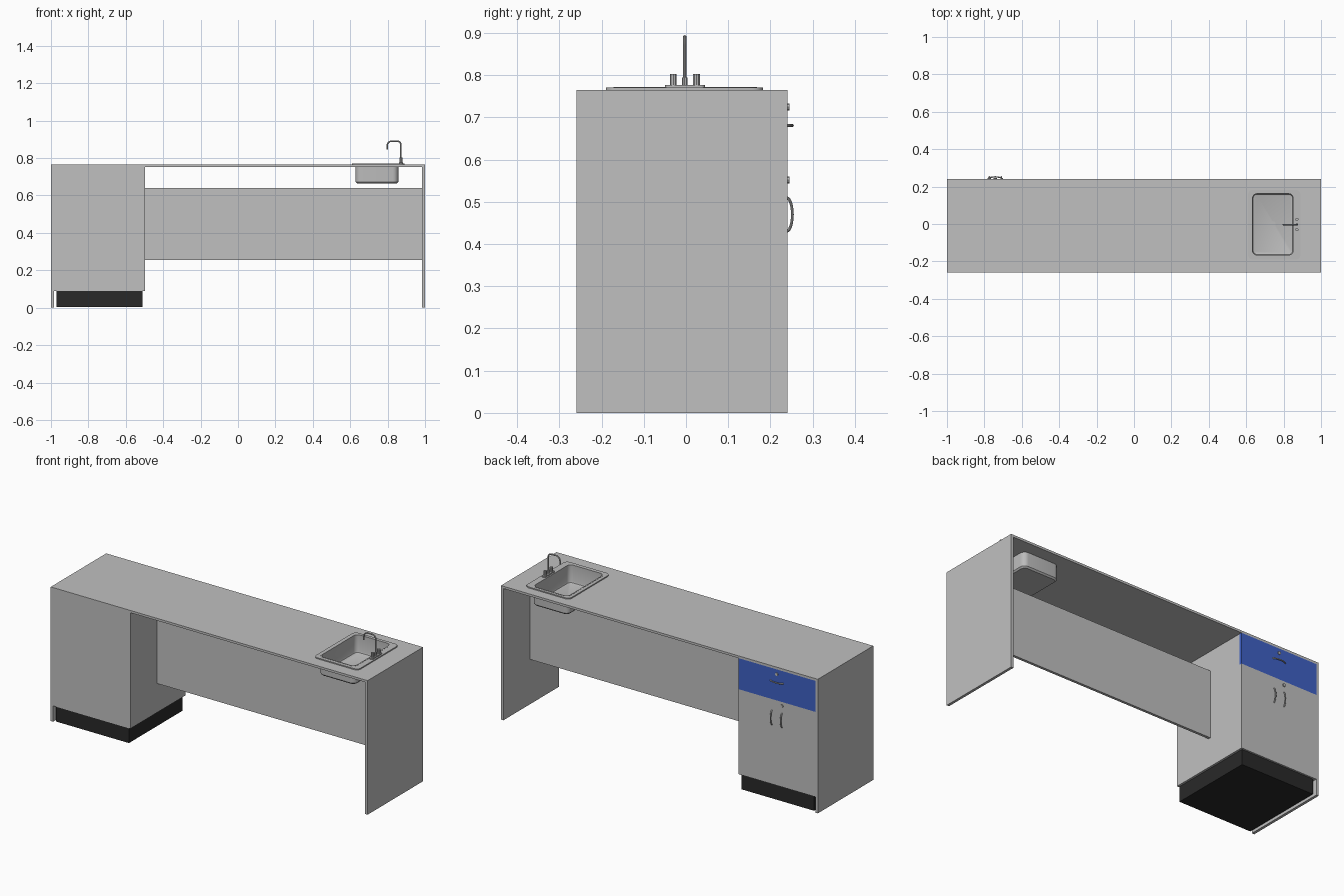
import bpy, bmesh
from math import sin, cos, pi

cube = bpy.data.objects.get("Cube")
if cube:
    bpy.data.objects.remove(cube, do_unlink=True)


def material(name, r, g, b):
    m = bpy.data.materials.new(name)
    m.use_nodes = True
    m.diffuse_color = (r, g, b, 1)
    m.node_tree.nodes["Principled BSDF"].inputs["Base Color"].default_value = (r, g, b, 1)
    return m


GREY = material("grey laminate", 0.53, 0.53, 0.53)
BLUE = material("blue drawer", 0.05, 0.12, 0.56)
BLACK = material("black plinth", 0.022, 0.022, 0.022)
STEEL = material("steel", 0.5, 0.5, 0.5)


def add(name, data, mat):
    ob = bpy.data.objects.new(name, data)
    bpy.context.collection.objects.link(ob)
    data.materials.append(mat)
    return ob


def from_bmesh(name, bm, mat):
    bmesh.ops.recalc_face_normals(bm, faces=bm.faces)
    me = bpy.data.meshes.new(name)
    bm.to_mesh(me)
    bm.free()
    return add(name, me, mat)


def smooth(ob):
    bpy.ops.object.select_all(action="DESELECT")
    ob.select_set(True)
    bpy.context.view_layer.objects.active = ob
    if ob.type == "CURVE":
        bpy.ops.object.convert(target="MESH")
    bpy.ops.object.shade_smooth_by_angle()
    return bpy.context.object


def box(name, x, y, z, mat=GREY):
    bm = bmesh.new()
    bmesh.ops.create_cube(bm, size=1)
    for v in bm.verts:
        v.co = [a + (b - a) * (c + 0.5) for (a, b), c in zip((x, y, z), v.co)]
    return from_bmesh(name, bm, mat)


def rounded(x, y, r=0.0, inset=0.0):
    """Counter-clockwise outline of a rounded rectangle."""
    if r == 0:
        return [(x[0], y[0]), (x[1], y[0]), (x[1], y[1]), (x[0], y[1])]
    centres = [(x[1] - r, y[1] - r), (x[0] + r, y[1] - r),
               (x[0] + r, y[0] + r), (x[1] - r, y[0] + r)]
    pts = []
    for q, (cx, cy) in enumerate(centres):
        for i in range(7):
            a = (q + i / 6) * pi / 2
            pts.append((cx + (r - inset) * cos(a), cy + (r - inset) * sin(a)))
    return pts


def sheet(name, outlines, z, mat):
    """Flat plate from an outline and its holes, extruded between two heights."""
    cu = bpy.data.curves.new(name, "CURVE")
    cu.dimensions, cu.fill_mode = "2D", "BOTH"
    cu.extrude = (z[1] - z[0]) / 2
    for pts in outlines:
        sp = cu.splines.new("POLY")
        sp.points.add(len(pts) - 1)
        for p, (px, py) in zip(sp.points, pts):
            p.co = (px, py, 0, 1)
        sp.use_cyclic_u = True
    ob = add(name, cu, mat)
    ob.location.z = (z[0] + z[1]) / 2
    return smooth(ob)


def tube(name, pts, radius):
    cu = bpy.data.curves.new(name, "CURVE")
    cu.dimensions = "3D"
    cu.bevel_depth, cu.bevel_resolution, cu.use_fill_caps = radius, 3, True
    sp = cu.splines.new("POLY")
    sp.points.add(len(pts) - 1)
    for p, co in zip(sp.points, pts):
        p.co = (*co, 1)
    return smooth(add(name, cu, STEEL))


# Counter, end panels and modesty panel
DEPTH = (-0.26, 0.24)
BOWL_X, BOWL_Y, BOWL_R = (0.628, 0.857), (-0.172, 0.168), 0.03
hole = rounded(BOWL_X, BOWL_Y, BOWL_R, 0.001)
sheet("countertop", [rounded((-0.985, 0.985), DEPTH), hole], (0.752, 0.765), GREY)
for side, s in (("left", 1), ("right", -1)):
    box(side + "_end_panel", sorted((s, s * 0.985)), DEPTH, (0, 0.765))
box("modesty_panel", (-0.5, 0.985), (-0.017, -0.002), (0.255, 0.64))

# Cabinet with drawer, doors and plinth
MID = -0.742
box("cabinet_body", (-0.985, -0.498), (-0.26, 0.225), (0.09, 0.752))
box("drawer_front", (-0.985, -0.498), (0.225, 0.24), (0.575, 0.752), BLUE)
box("right_door", (-0.985, MID), (0.225, 0.24), (0.09, 0.575))
box("left_door", (MID, -0.498), (0.225, 0.24), (0.09, 0.575))
box("plinth", (-0.97, -0.51), (-0.255, 0.23), (0.003, 0.09), BLACK)


# Bowed handles and locks
def bow(name, x, z, half, upright):
    pts = []
    for i in range(13):
        a = pi * i / 12
        t = -half * cos(a)
        y = 0.238 + 0.014 * sin(a)
        pts.append((x, y, z + t) if upright else (x + t, y, z))
    tube(name, pts, 0.0035)


bow("drawer_handle", MID, 0.681, 0.04, False)
bow("left_door_handle", MID + 0.032, 0.47, 0.04, True)
bow("right_door_handle", MID - 0.032, 0.47, 0.04, True)
for name, x, z in (("drawer_lock", MID, 0.725), ("door_lock", MID - 0.032, 0.552)):
    tube(name, [(x, 0.236, z), (x, 0.245, z)], 0.009)

# Sink rim and bowl
rim = rounded((0.61, 0.89), (-0.19, 0.182), 0.025)
sheet("sink_rim", [rim, hole], (0.765, 0.771), STEEL)
bm = bmesh.new()
loops = []
for inset, z in ((0.008, 0.665), (0, 0.673), (0, 0.772), (0.006, 0.772),
                 (0.006, 0.68), (0.009, 0.672), (0.016, 0.669)):
    outline = rounded(BOWL_X, BOWL_Y, BOWL_R, inset)
    loops.append([bm.verts.new((px, py, z)) for px, py in outline])
for a, b in zip(loops, loops[1:]):
    for i in range(len(a)):
        j = (i + 1) % len(a)
        bm.faces.new((a[i], a[j], b[j], b[i]))
bm.faces.new(loops[0])
bm.faces.new(loops[-1])
smooth(from_bmesh("sink_bowl", bm, STEEL))
tube("drain", [(0.743, 0, 0.666), (0.743, 0, 0.671)], 0.015)

# Faucet with two knobs
TAP = 0.871
sheet("faucet_base", [rounded((TAP - 0.011, TAP + 0.011), (-0.05, 0.045), 0.01)],
      (0.77, 0.777), STEEL)
for side, y in (("front", -0.03), ("back", 0.025)):
    tube(side + "_knob", [(TAP, y, 0.775), (TAP, y, 0.803)], 0.0085)
path = [(TAP, -0.003, 0.775)]
for cx, r, start in ((TAP - 0.02, 0.02, 0), (0.823, 0.026, pi / 2)):
    for i in range(7):
        a = start + i * pi / 12
        path.append((cx + r * cos(a), -0.003, 0.891 - r + r * sin(a)))
path.append((0.797, -0.003, 0.846))
tube("spout", path, 0.004)
tube("spout_collar", [(TAP, -0.003, 0.775), (TAP, -0.003, 0.795)], 0.0065)
